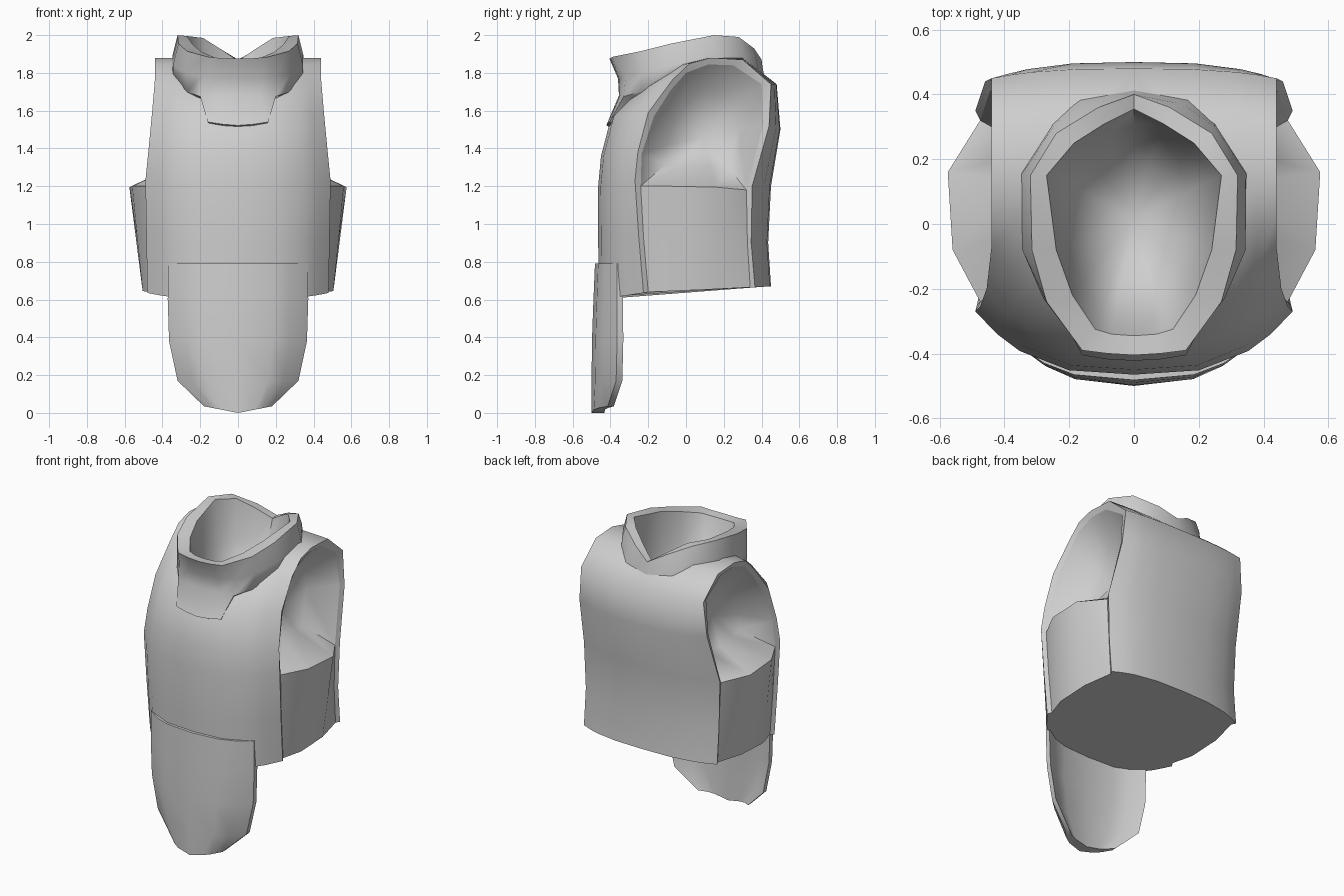
import bpy, bmesh, math

cube = bpy.data.objects.get("Cube")
if cube:
    bpy.data.objects.remove(cube)

grey = bpy.data.materials.new("plain grey")
grey.use_nodes = True
COL = (0.62, 0.62, 0.62, 1)
grey.diffuse_color = COL
grey.node_tree.nodes["Principled BSDF"].inputs["Base Color"].default_value = COL


def finish(bm, name, angle=60):
    """Turn a bmesh into a smooth-shaded object."""
    bmesh.ops.recalc_face_normals(bm, faces=bm.faces)
    me = bpy.data.meshes.new(name)
    bm.to_mesh(me)
    bm.free()
    me.materials.append(grey)
    ob = bpy.data.objects.new(name, me)
    bpy.context.collection.objects.link(ob)
    bpy.ops.object.select_all(action='DESELECT')
    ob.select_set(True)
    bpy.context.view_layer.objects.active = ob
    bpy.ops.object.shade_smooth_by_angle(angle=math.radians(angle))
    return ob


def row(bm, pts):
    return [bm.verts.new(p) for p in pts]


def bridge(bm, a, b, closed=False):
    n = len(a)
    for i in range(n if closed else n - 1):
        j = (i + 1) % n
        bm.faces.new((a[i], a[j], b[j], b[i]))


def fan(bm, loop, apex):
    c = bm.verts.new(apex)
    for i in range(len(loop)):
        bm.faces.new((loop[i], loop[(i + 1) % len(loop)], c))


# Vest: stations run from the front hem over the shoulders to the back hem
# (edge x, y, z), (armhole rim y, z), (centre y, z)
STATIONS = [
    ((.48, -.225, .635), (-.20, .64), (-.46, .60)),
    ((.485, -.25, .93), (-.225, .93), (-.465, .90)),
    ((.49, -.27, 1.23), (-.24, 1.20), (-.465, 1.20)),
    ((.475, -.255, 1.38), (-.235, 1.37), (-.45, 1.36)),
    ((.455, -.20, 1.59), (-.17, 1.57), (-.395, 1.57)),
    ((.44, -.07, 1.765), (-.08, 1.71), (-.25, 1.715)),
    ((.44, .02, 1.85), (0, 1.80), (-.05, 1.84)),
    ((.44, .13, 1.88), (.12, 1.845), (.12, 1.88)),
    ((.44, .30, 1.87), (.25, 1.84), (.30, 1.88)),
    ((.44, .45, 1.74), (.40, 1.74), (.48, 1.74)),
    ((.46, .44, 1.52), (.41, 1.53), (.50, 1.50)),
    ((.49, .35, 1.20), (.32, 1.18), (.45, 1.20)),
    ((.48, .345, .90), (.325, .90), (.435, .90)),
    ((.48, .365, .665), (.34, .665), (.45, .67)),
]
COLS = (-1, -.86, -.72, -.41, 0, .41, .72, .86, 1)
bm = bmesh.new()
rows = []
for (ex, ey, ez), rim, (cy, cz) in STATIONS:
    rows.append(row(bm, [(ex * s, cy + (ey - cy) * abs(s) ** 3, cz + (ez - cz) * abs(s) ** 3)
                         for s in COLS]))
for a, b in zip(rows, rows[1:]):
    bridge(bm, a, b)

hems = {}
for side, col in ((-1, 0), (1, -1)):
    # rim around each armhole and side opening, with crisp borders
    edge = [r[col] for r in rows]
    rim = row(bm, [(side * (e[0] - .015), y, z) for e, (y, z), c in STATIONS])
    bridge(bm, edge, rim)
    for line in (edge, rim):
        for a, b in zip(line, line[1:]):
            bm.edges.get((a, b)).smooth = False
    # bulging side panel below the armhole
    top = row(bm, [(side * .56, -.08, 1.2), (side * .575, .16, 1.195)])
    mid = row(bm, [(side * .533, -.075, .92), (side * .54, .155, .92)])
    low = row(bm, [(side * .505, -.07, .645), (side * .505, .15, .655)])
    levels = [[rim[i]] + m + [rim[-1 - i]] for i, m in enumerate((low, mid, top))]
    bridge(bm, levels[0], levels[1])
    bridge(bm, levels[1], levels[2])
    for a, b in zip(levels[2], levels[2][1:]):
        bm.edges.get((a, b)).smooth = False
    # rounded hollow behind the armhole
    hole = levels[2] + rim[10:2:-1]
    ring = row(bm, [(side * (.24 + (abs(v.co.x) - .24) * .28), .08 + (v.co.y - .08) * .6,
                     1.48 + (v.co.z - 1.48) * .6) for v in hole])
    bridge(bm, hole, ring, True)
    fan(bm, ring, (side * .24, .08, 1.46))
    hems[side] = levels[0]
# closed underside
bm.faces.new(rows[0] + hems[1] + rows[-1][::-1] + hems[-1][::-1])
vest = finish(bm, "vest")

# Collar: half rings from front centre to back centre
BASE = [(0, -.355, 1.68), (.11, -.35, 1.68), (.2, -.33, 1.675), (.27, -.24, 1.70), (.345, -.08, 1.78),
        (.35, .155, 1.86), (.25, .31, 1.86), (.17, .385, 1.80), (0, .415, 1.78)]
MID = [(0, -.36, 1.77), (.11, -.355, 1.77), (.2, -.32, 1.78), (.28, -.23, 1.80), (.345, -.08, 1.84),
       (.345, .155, 1.90), (.25, .30, 1.92), (.15, .37, 1.88), (0, .405, 1.83)]
TOP = [(0, -.405, 1.875), (.08, -.4, 1.877), (.16, -.39, 1.885), (.27, -.24, 1.915), (.315, -.08, 1.955),
       (.32, .15, 2.0), (.24, .28, 1.99), (.11, .36, 1.93), (0, .40, 1.87)]
INNER = [(0, -.345, 1.87), (.07, -.34, 1.872), (.12, -.325, 1.88), (.19, -.22, 1.91), (.24, -.08, 1.95),
         (.27, .15, 1.995), (.185, .25, 1.985), (.09, .31, 1.925), (0, .355, 1.865)]


def full(half):
    return half + [(-x, y, z) for x, y, z in half[-2:0:-1]]


def shrunk(half, f, z=None, dz=0):
    return [(x * f, .02 + (y - .02) * f, pz + dz if z is None else z) for x, y, pz in half]


BOWL = ((.86, 1.73), (.55, 1.56))

bm = bmesh.new()
halves = [BASE, MID, TOP, INNER] + [shrunk(INNER, f, z) for f, z in BOWL]
rings = [row(bm, full(h)) for h in halves]
for a, b in zip(rings, rings[1:]):
    bridge(bm, a, b, True)
fan(bm, rings[-1], (0, .02, 1.49))
# chest flap hanging from the collar front
base = rings[0]
flap = row(bm, [(-.16, -.405, 1.54), (-.08, -.418, 1.528), (0, -.422, 1.522),
                (.08, -.418, 1.528), (.16, -.405, 1.54)])
bridge(bm, [base[i] for i in (-2, -1, 0, 1, 2)], flap)
# lower border turned in against the vest
border = base[2:-1] + flap
bridge(bm, border, row(bm, [(v.co.x * .9, v.co.y * .9, v.co.z - .02) for v in border]), True)
finish(bm, "collar")

# Neck opening cut through the vest
bm = bmesh.new()
halves = [[(x, y, 2.2) for x, y, z in shrunk(INNER, 1.02)], shrunk(INNER, 1.02, dz=-.01)]
halves += [shrunk(INNER, f * 1.03, z - .01) for f, z in BOWL]
rings = [row(bm, full(h)) for h in halves]
for a, b in zip(rings, rings[1:]):
    bridge(bm, a, b, True)
fan(bm, rings[-1], (0, .02, 1.475))
bm.faces.new(rings[0])
cutter = finish(bm, "neck_cutter")
cutter.hide_render = True
cut = vest.modifiers.new("neck opening", 'BOOLEAN')
cut.operation = 'DIFFERENCE'
cut.solver = 'EXACT'
cut.object = cutter
bpy.context.view_layer.objects.active = vest
bpy.ops.object.modifier_apply(modifier=cut.name)
bpy.data.objects.remove(cutter)

# Curved apron plate hanging at the front: half width, edge y and z, centre y and z
APRON = [(.37, -.366, .79, -.482, .79), (.372, -.366, .6, -.49, .6), (.365, -.365, .38, -.498, .38),
         (.32, -.37, .17, -.5, .16), (.18, -.415, .035, -.5, 0)]
SPLITS = (-1, -.75, -.5, 0, .5, .75, 1)
bm = bmesh.new()
front, back = [], []
for w, ye, ze, yc, zc in APRON:
    pts = [(w * s, yc + (ye - yc) * abs(s) ** 2.8, zc + (ze - zc) * abs(s)) for s in SPLITS]
    front.append(row(bm, pts))
    back.append(row(bm, [(x, y + .033 + .035 * (1 - s * s), z) for (x, y, z), s in zip(pts, SPLITS)]))
for sheet in (front, back):
    for a, b in zip(sheet, sheet[1:]):
        bridge(bm, a, b)


def outline(sheet):
    return sheet[0] + [r[-1] for r in sheet[1:-1]] + sheet[-1][::-1] + [r[0] for r in sheet[-2:0:-1]]


bridge(bm, outline(front), outline(back), True)
finish(bm, "front_apron", 40)
